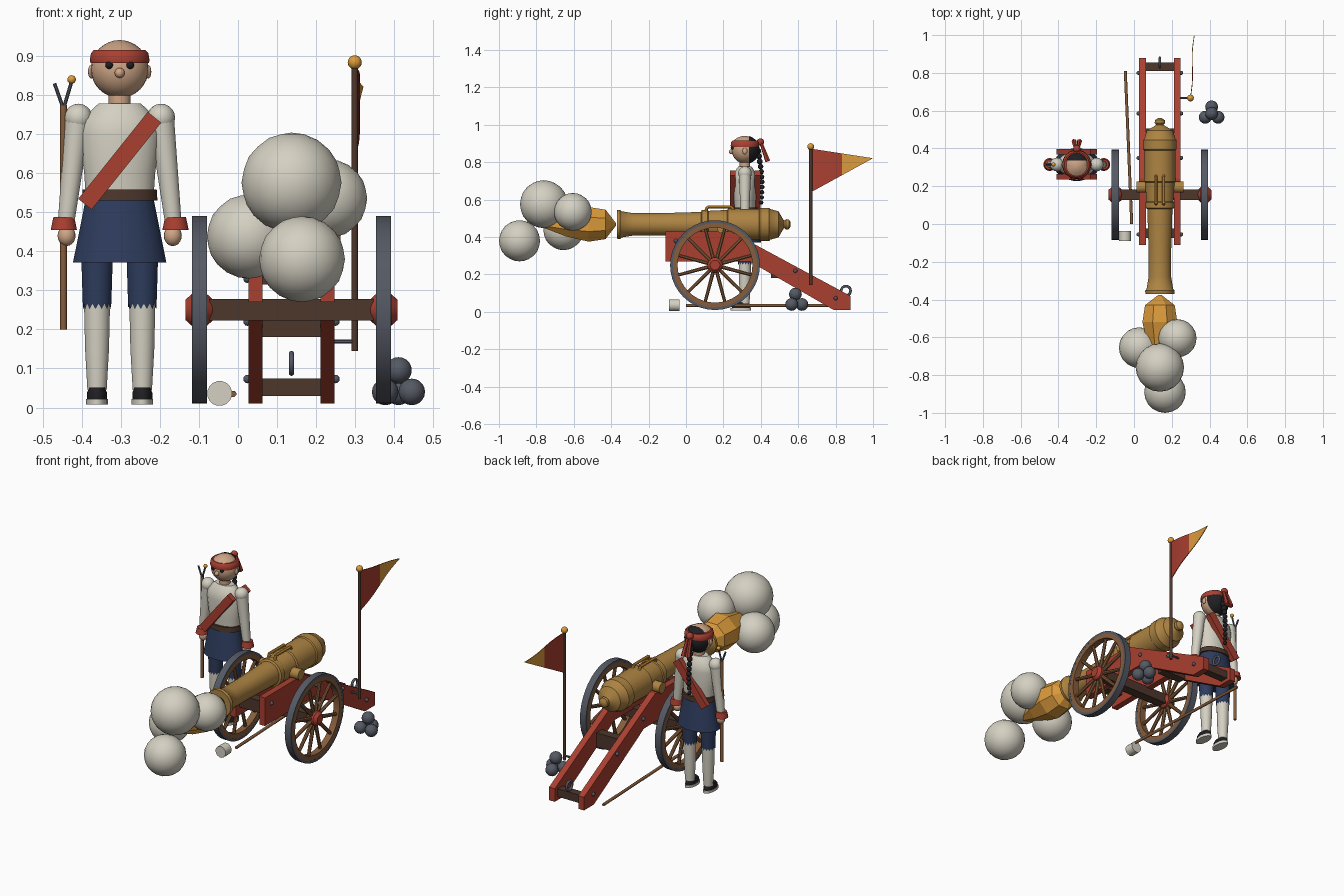
import bpy, bmesh, math
from mathutils import Vector, Matrix

if "Cube" in bpy.data.objects:
    bpy.data.objects.remove(bpy.data.objects["Cube"])

COLOURS = {
    'cream': (.66, .63, .54), 'red': (.40, .05, .03), 'navy': (.027, .045, .11),
    'skin': (.62, .38, .24), 'dark_wood': (.075, .038, .025), 'wood': (.24, .11, .045),
    'brass': (.42, .23, .055), 'amber': (.72, .33, .045), 'iron': (.09, .10, .125),
    'black': (.014, .014, .017)}
MATS = {}
for n, c in COLOURS.items():
    MATS[n] = bpy.data.materials.new(n)
    MATS[n].diffuse_color = (*c, 1)


def finish(name, bm, mat, smooth=40):
    bmesh.ops.recalc_face_normals(bm, faces=bm.faces)
    me = bpy.data.meshes.new(name)
    bm.to_mesh(me)
    bm.free()
    ob = bpy.data.objects.new(name, me)
    bpy.context.collection.objects.link(ob)
    for m in mat.split():
        me.materials.append(MATS[m])
    if smooth:
        bpy.ops.object.select_all(action='DESELECT')
        ob.select_set(True)
        bpy.context.view_layer.objects.active = ob
        bpy.ops.object.shade_smooth_by_angle(angle=math.radians(smooth))
    return ob


def lathe_into(bm, prof, base, axis, n=20, squash=1, hem=0):
    """Revolve (distance, radius) pairs round an axis; squash scales local y."""
    rot = Vector((0, 0, 1)).rotation_difference(Vector(axis)).to_matrix()
    rings = []
    for k, (t, r) in enumerate(prof):
        ring = []
        for i in range(n):
            a = 2 * math.pi * (i + .5) / n
            z = t + (hem if k == 0 and i % 2 else 0)
            p = Vector((r * math.cos(a), r * squash * math.sin(a), z))
            ring.append(bm.verts.new(Vector(base) + rot @ p))
        rings.append(ring)
    for a, b in zip(rings, rings[1:]):
        for i in range(n):
            j = (i + 1) % n
            bm.faces.new((a[i], a[j], b[j], b[i]))
    bm.faces.new(rings[0])
    bm.faces.new(rings[-1])


def lathe(name, prof, base, mat, axis=(0, 0, 1), n=20, squash=1, hem=0, smooth=40):
    bm = bmesh.new()
    lathe_into(bm, prof, base, axis, n, squash, hem)
    return finish(name, bm, mat, smooth)


def rod(name, a, b, r, mat, r2=None, n=12):
    d = Vector(b) - Vector(a)
    return lathe(name, [(0, r), (d.length, r if r2 is None else r2)], a, mat, d.normalized(), n)


def ball(name, c, r, mat, scale=(1, 1, 1), n=16):
    bm = bmesh.new()
    bmesh.ops.create_uvsphere(bm, u_segments=n, v_segments=n * 2 // 3, radius=r,
                              matrix=Matrix.Translation(c) @ Matrix.Diagonal((*scale, 1)))
    return finish(name, bm, mat)


def box(name, c, size, mat, roll=0):
    bm = bmesh.new()
    bmesh.ops.create_cube(bm, size=1, matrix=Matrix.Translation(c)
                          @ Matrix.Rotation(roll, 4, 'Y') @ Matrix.Diagonal((*size, 1)))
    return finish(name, bm, mat, 0)


def torus(name, c, R, r, mat, n=20, m=8):
    bm = bmesh.new()
    g = [[bm.verts.new((c[0] + r * math.sin(b), c[1] + (R + r * math.cos(b)) * math.cos(a),
                        c[2] + (R + r * math.cos(b)) * math.sin(a)))
          for b in [2 * math.pi * j / m for j in range(m)]]
         for a in [2 * math.pi * i / n for i in range(n)]]
    for i in range(n):
        for j in range(m):
            bm.faces.new((g[i][j], g[i - 1][j], g[i - 1][j - 1], g[i][j - 1]))
    return finish(name, bm, mat, 60)


CX, WY, WZ, GZ = .137, .155, .25, .468     # gun centre x, wheel centre y/z, bore height


def wheel_ring(name, x, r_in, r_out, w, mat, n=40):
    bm = bmesh.new()
    sec = [(-w, r_in), (w, r_in), (w, r_out), (-w, r_out)]
    rings = [[bm.verts.new((x + dx, WY + r * math.cos(a), WZ + r * math.sin(a))) for dx, r in sec]
             for a in [2 * math.pi * i / n for i in range(n)]]
    for i in range(n):
        for j in range(4):
            bm.faces.new((rings[i][j], rings[i - 1][j], rings[i - 1][j - 1], rings[i][j - 1]))
    return finish(name, bm, mat)


# Wheels, cheeks and their bolts on both sides of the gun
CHEEK = [(-.11, .27), (-.11, .43), (.24, .43), (.88, .085), (.88, .01), (.79, .01), (.34, .27)]
for side, s in (('left', -1), ('right', 1)):
    x = CX + s * .236
    wheel_ring(side + '_tyre', x, .226, .24, .019, 'iron')
    wheel_ring(side + '_felloe', x, .2, .227, .0185, 'wood')
    bm = bmesh.new()
    for i in range(12):
        a = math.pi * (i + .5) / 6
        lathe_into(bm, [(.03, .011), (.205, .009)], (x, WY, WZ), (0, math.cos(a), math.sin(a)), 8)
    finish(side + '_spokes', bm, 'wood')
    lathe(side + '_hub', [(-.036, .026), (-.02, .041), (.02, .041), (.036, .026)],
          (x, WY, WZ), 'red', (1, 0, 0), 16, smooth=30)
    bm = bmesh.new()
    cx = CX + s * .092
    f = bm.faces.new([bm.verts.new((cx - .018, y, z)) for y, z in CHEEK])
    ext = bmesh.ops.extrude_face_region(bm, geom=[f])['geom']
    bmesh.ops.translate(bm, vec=(.036, 0, 0), verts=[v for v in ext if isinstance(v, bmesh.types.BMVert)])
    finish(side + '_cheek', bm, 'red', 0)
    for y, z in ((-.055, .38), (.35, .33), (.585, .22), (.80, .073)):
        ball(side + '_bolt', (CX + s * .113, y, z), .011, 'iron', n=10)

# Axle and cross pieces
box('axle', (CX, WY, WZ), (.42, .055, .055), 'dark_wood')
box('front_transom', (CX, -.05, .35), (.15, .05, .07), 'dark_wood')
box('middle_transom', (CX, .48, .22), (.15, .05, .08), 'dark_wood')
box('tail_transom', (CX, .832, .052), (.15, .045, .045), 'dark_wood')
torus('tow_ring', (CX, .855, .113), .025, .007, 'iron')

# Barrel with hollow muzzle
lathe('barrel', [(-.20, .035), (-.37, .04), (-.37, .077), (-.352, .079), (-.345, .071), (-.28, .06),
                 (-.15, .06), (.08, .067), (.085, .078), (.115, .078), (.12, .073), (.22, .078),
                 (.225, .085), (.39, .083), (.395, .089), (.445, .089), (.45, .083), (.495, .07),
                 (.515, .035), (.525, .02), (.535, .028), (.55, .026), (.56, .01)],
      (CX, 0, GZ), 'brass', (0, 1, 0), 24)
lathe('bore', [(0, .037), (.004, .037)], (CX, -.352, GZ), 'black', (0, 1, 0), 24)
rod('trunnions', (CX - .125, .195, .45), (CX + .125, .195, .45), .03, 'brass', n=16)
for s in (-1, 1):
    x = CX + s * .02
    path = [(x, .1, .525), (x, .115, .562), (x, .245, .562), (x, .262, .53)]
    for a, b in zip(path, path[1:]):
        rod('lifting_handle', a, b, .0085, 'amber', n=8)

# Muzzle flash and smoke
lathe('muzzle_flash', [(-.80, .004), (-.64, .07), (-.52, .1), (-.43, .085), (-.375, .008)],
      (CX, 0, GZ), 'amber', (0, 1, 0), 8, smooth=0)
for x, y, z, r in ((.137, -.76, .576, .128), (.164, -.89, .38, .11),
                   (.028, -.655, .438, .108), (.23, -.605, .535, .101)):
    bm = bmesh.new()
    bmesh.ops.create_icosphere(bm, subdivisions=3, radius=r, matrix=Matrix.Translation((x, y, z)))
    finish('smoke_puff', bm, 'cream')

# Shot pile and sponge staff
for x, y, z in ((.377, .565, .04), (.445, .565, .04), (.411, .62, .04), (.411, .585, .095)):
    ball('shot', (x, y, z), .034, 'iron')
rod('sponge_staff', (-.046, .81, .035), (-.012, 0, .035), .008, 'wood')
rod('sponge_head', (-.047, -.09, .036), (-.047, -.036, .036), .032, 'cream', n=16)

# Flag: pole, finial, bracket and two-colour pennant
FX, FY = .299, .667
rod('flag_pole', (FX, FY, .145), (FX, FY, .88), .009, 'dark_wood')
ball('finial', (FX, FY, .884), .018, 'amber')
rod('flag_bracket', (.24, FY, .169), (FX, FY, .169), .006, 'iron', n=8)
bm = bmesh.new()
cols = []
for i in range(11):
    t = i / 10
    x = FX + .02 * t + .005 * math.sin(t * 2 * math.pi)
    y = .672 + .325 * t
    zt, zb = .872 - .05 * t, .642 + .178 * t
    cols.append([bm.verts.new((x + d, y, z)) for d, z in ((-.002, zt), (.002, zt), (.002, zb), (-.002, zb))])
for k, (a, b) in enumerate(zip(cols, cols[1:])):
    for j in range(4):
        bm.faces.new((a[j], a[j - 1], b[j - 1], b[j])).material_index = int(k >= 5)
bm.faces.new(cols[0])
bm.faces.new(cols[-1]).material_index = 1
finish('pennant', bm, 'red amber')

# Figure: body
PX, PY = -.303, .315
lathe('torso', [(.54, .088), (.60, .092), (.70, .104), (.735, .096), (.765, .07), (.778, .055)],
      (PX, PY, 0), 'cream', squash=.64)
lathe('belt', [(.53, .098), (.558, .096)], (PX, PY, 0), 'dark_wood', squash=.72)
lathe('tunic_skirt', [(.372, .121), (.45, .105), (.535, .088)], (PX, PY, 0), 'navy', squash=.72)
rod('neck', (PX, PY, .76), (PX, PY, .81), .029, 'skin')
for y in (.25, .382):
    box('sash', (PX, y, .632), (.044, .03, .285), 'red', math.atan2(.18, .225))

# Figure: limbs on both sides
for side, s in (('left', -1), ('right', 1)):
    lx = PX + s * .058
    lathe(side + '_trouser', [(.252, .036), (.272, .037), (.40, .041)], (lx, PY, 0), 'navy', n=28, hem=.014)
    lathe(side + '_legging', [(.045, .025), (.15, .031), (.28, .034)], (lx, PY, 0), 'cream')
    lathe(side + '_sole', [(.008, .028), (.022, .028)], (lx, .293, 0), 'cream', squash=2.0)
    lathe(side + '_shoe', [(.022, .026), (.038, .026), (.051, .02)], (lx, .295, 0), 'black', squash=1.9)
    ball(side + '_shoulder', (PX + s * .106, PY, .742), .036, 'cream')
    rod(side + '_arm', (PX + s * .107, PY, .74), (PX + s * .136, PY, .485), .033, 'cream', .022, 16)
    lathe(side + '_cuff', [(.455, .034), (.488, .027)], (PX + s * .143, PY, 0), 'red')
    ball(side + '_hand', (PX + s * .136, PY, .44), .023, 'skin', (1, 1, 1.15))

# Figure: head, face, headband and braid
ball('head', (PX, PY, .867), .074, 'skin', (1, .95, 1), 24)
bm = bmesh.new()
bmesh.ops.create_uvsphere(bm, u_segments=24, v_segments=16, radius=.0755,
                          matrix=Matrix.Translation((PX, PY + .003, .867)))
bmesh.ops.bisect_plane(bm, geom=bm.verts[:] + bm.edges[:] + bm.faces[:],
                       plane_co=(PX, PY + .022, .867), plane_no=(0, 1, 0), clear_inner=True)
finish('back_hair', bm, 'black')
lathe('headband', [(.882, .0755), (.89, .077), (.908, .074), (.916, .066)], (PX, PY, 0), 'red', n=24)
lathe('crown', [(.914, .058), (.930, .038), (.938, .018), (.941, .004)], (PX, PY - .006, 0), 'skin', n=24)
for s in (-1, 1):
    ball('eye', (PX + s * .027, PY - .066, .877), .01, 'black', n=12)
    ball('ear', (PX + s * .073, PY, .86), .016, 'skin', (.5, .8, 1.1), 12)
    rod('headband_tail', (PX + s * .008, .40, .908), (PX + s * .014, .437, .805), .008, 'red', .014, 6)
ball('nose', (PX, PY - .073, .857), .013, 'skin', n=12)
ball('headband_knot', (PX, .398, .908), .02, 'red', n=12)
for i in range(11):
    t = i / 10
    ball('braid_link', (PX, .385 + .022 * math.sin(t * 2.2), .86 - .275 * t), .017 - .006 * t, 'black', n=10)

# Linstock held in the left-hand grip
SX = -.447
rod('linstock_pole', (SX, PY, .2), (SX, PY, .775), .009, 'wood')
rod('linstock_prong_a', (SX, PY, .765), (-.47, PY, .83), .005, 'iron', n=8)
rod('linstock_prong_b', (SX, PY, .765), (-.426, PY, .835), .005, 'iron', n=8)
ball('linstock_ember', (-.426, PY, .84), .011, 'amber', n=12)

for m in bpy.data.materials:
    if m.users and not m.is_grease_pencil:
        m.use_nodes = True
        m.node_tree.nodes["Principled BSDF"].inputs["Base Color"].default_value = m.diffuse_color
